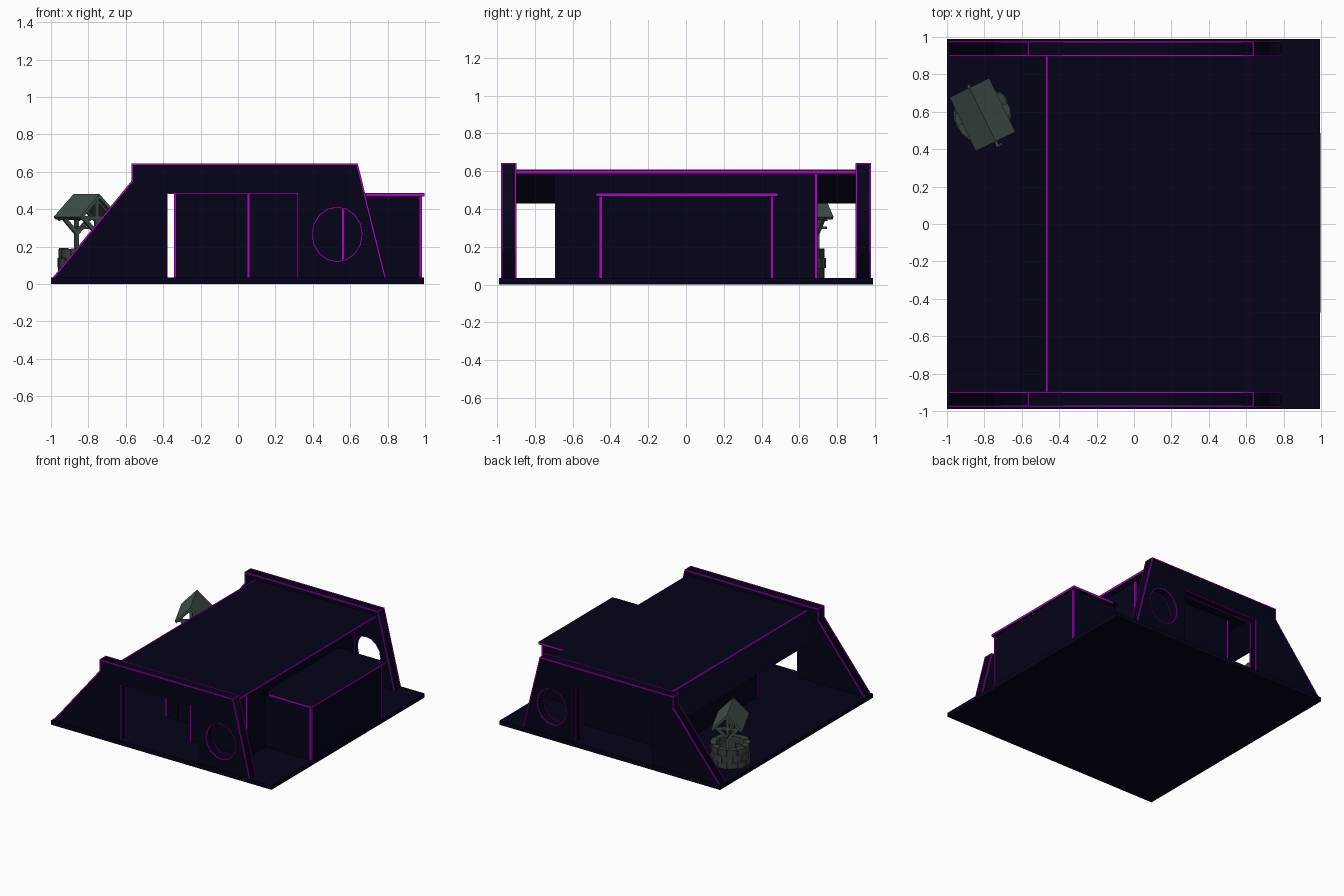
import bpy, bmesh, math, random
from mathutils import Vector, Matrix

if "Cube" in bpy.data.objects:
    bpy.data.objects.remove(bpy.data.objects["Cube"])

random.seed(4)

def mat(name, c):
    m = bpy.data.materials.new(name)
    m.diffuse_color = (*c, 1)
    m.use_nodes = True
    m.node_tree.nodes["Principled BSDF"].inputs["Base Color"].default_value = m.diffuse_color
    return m

NAVY = mat("dark navy panel", (0.0010, 0.0011, 0.0088))
PURPLE = mat("purple trim", (0.45, 0.0, 0.56))
BLACK = mat("black seam", (0.0004, 0.0004, 0.001))
STONE = mat("grey green stone", (0.040, 0.056, 0.047))
WOOD = mat("grey green wood", (0.055, 0.082, 0.071))

def finish(name, bm, m):
    bmesh.ops.recalc_face_normals(bm, faces=bm.faces)
    me = bpy.data.meshes.new(name)
    bm.to_mesh(me)
    bm.free()
    me.materials.append(m)
    ob = bpy.data.objects.new(name, me)
    bpy.context.collection.objects.link(ob)
    return ob

def box(name, m, x0, x1, y0, y1, z0, z1):
    bm = bmesh.new()
    M = Matrix.Translation(((x0 + x1) / 2, (y0 + y1) / 2, (z0 + z1) / 2)) @ Matrix.Diagonal((x1 - x0, y1 - y0, z1 - z0, 1))
    bmesh.ops.create_cube(bm, size=1, matrix=M)
    return finish(name, bm, m)

def add_bar(bm, p, q, w):
    # square bar between two points
    p, q = Vector(p), Vector(q)
    d = q - p
    M = Matrix.Translation((p + q) / 2) @ d.to_track_quat('Z', 'Y').to_matrix().to_4x4() @ Matrix.Diagonal((w, w, d.length + w * 0.8, 1))
    bmesh.ops.create_cube(bm, size=1, matrix=M)

def bars(name, m, segs, w):
    bm = bmesh.new()
    for p, q in segs:
        add_bar(bm, p, q, w)
    return finish(name, bm, m)

def prism(name, m, pts, y0, y1):
    # xz outline extruded along y
    bm = bmesh.new()
    f = bm.faces.new([bm.verts.new((x, y0, z)) for x, z in pts])
    r = bmesh.ops.extrude_face_region(bm, geom=[f])
    bmesh.ops.translate(bm, vec=(0, y1 - y0, 0), verts=[v for v in r["geom"] if isinstance(v, bmesh.types.BMVert)])
    return finish(name, bm, m)

# base slab
box("base", NAVY, -1, 0.995, -0.988, 0.988, 0, 0.035)

# side walls with doorway notch and round window
OUT = [(-0.985, 0.035), (-0.565, 0.55), (-0.565, 0.64), (0.637, 0.64), (0.787, 0.035),
       (0.32, 0.035), (0.32, 0.485), (-0.38, 0.485), (-0.38, 0.035)]
HOLE = [(0.53 + 0.133 * math.cos(math.tau * i / 16), 0.265 + 0.145 * math.sin(math.tau * i / 16)) for i in range(16)]

def wall(name, yc):
    cu = bpy.data.curves.new(name + "_outline", 'CURVE')
    cu.dimensions = '2D'
    cu.fill_mode = 'BOTH'
    cu.extrude = 0.039
    for pts in (OUT, HOLE):
        s = cu.splines.new('POLY')
        s.points.add(len(pts) - 1)
        for pt, (x, z) in zip(s.points, pts):
            pt.co = (x, z, 0, 1)
        s.use_cyclic_u = True
    tmp = bpy.data.objects.new(name + "_curve", cu)
    bpy.context.collection.objects.link(tmp)
    dg = bpy.context.evaluated_depsgraph_get()
    me = bpy.data.meshes.new_from_object(tmp.evaluated_get(dg))
    bpy.data.objects.remove(tmp)
    me.transform(Matrix.Translation((0, yc, 0)) @ Matrix.Rotation(math.pi / 2, 4, 'X'))
    me.materials.clear()
    me.materials.append(NAVY)
    ob = bpy.data.objects.new(name, me)
    bpy.context.collection.objects.link(ob)
    # purple strips on the outer edges, the round window and the doorway reveal
    main, ring, reveal = [], [], []
    for s in (-1, 1):
        y = yc + s * 0.037
        for (a, b), (c, d) in zip(OUT[:4], OUT[1:5]):
            main.append(((a, y, b), (c, y, d)))
        for i in range(16):
            (a, b), (c, d) = HOLE[i], HOLE[(i + 1) % 16]
            ring.append(((a, y, b), (c, y, d)))
        for (a, b), (c, d) in zip(OUT[5:8], OUT[6:9]):
            reveal.append(((a, yc + s * 0.032, b), (c, yc + s * 0.032, d)))
    for x, z in OUT[2:4]:
        main.append(((x, yc - 0.037, z), (x, yc + 0.037, z)))
    bars(name + "_edge_trim", PURPLE, main, 0.008)
    bars(name + "_window_trim", PURPLE, ring, 0.006)
    bars(name + "_doorway_trim", PURPLE, reveal, 0.008)

wall("front_wall", -0.937)
wall("back_wall", 0.937)

# main roof, sloped visor and their trim
box("main_roof", NAVY, -0.47, 0.615, -0.9, 0.9, 0.585, 0.606)
prism("sloped_visor", NAVY, [(-0.465, 0.605), (-0.605, 0.435), (-0.59, 0.43), (-0.445, 0.597)], -0.9, 0.9)
bars("roof_left_trim", PURPLE, [((-0.468, -0.895, 0.604), (-0.468, 0.895, 0.604))], 0.010)
box("roof_right_trim", PURPLE, 0.605, 0.618, -0.9, 0.9, 0.587, 0.6045)

# room with a recessed front left corner
box("room_back", NAVY, -0.34, 0.57, -0.45, 0.69, 0.035, 0.585)
box("room_front", NAVY, 0.05, 0.57, -0.69, -0.45, 0.035, 0.585)
bars("room_corner_trim", PURPLE, [((x, y, 0.04), (x, y, 0.58)) for x, y in
     ((-0.337, -0.447), (0.055, -0.687), (0.563, -0.687), (0.567, 0.69), (-0.337, 0.687))], 0.013)
# recessed door with dark seams
box("room_door", NAVY, -0.23, -0.02, -0.454, -0.45, 0.035, 0.46)
bars("room_door_seam", BLACK, [((-0.23, -0.453, 0.04), (-0.23, -0.453, 0.46)), ((-0.02, -0.453, 0.04), (-0.02, -0.453, 0.46)),
     ((-0.23, -0.453, 0.46), (-0.02, -0.453, 0.46))], 0.006)

# annex with flat roof
box("annex", NAVY, 0.57, 0.98, -0.457, 0.46, 0.035, 0.467)
box("annex_roof", NAVY, 0.57, 0.996, -0.474, 0.486, 0.467, 0.4855)
bars("annex_corner_trim", PURPLE, [((0.977, y, 0.04), (0.977, y, 0.462)) for y in (-0.453, 0.456)], 0.015)
bars("annex_roof_trim", PURPLE, [((0.989, -0.467, 0.4765), (0.989, 0.479, 0.4765)),
     ((0.62, -0.467, 0.4765), (0.989, -0.467, 0.4765)), ((0.62, 0.479, 0.4765), (0.989, 0.479, 0.4765))], 0.0165)

# well, built around its own centre with the ridge along local x
PLACE = Matrix.Translation((-0.81, 0.585, 0)) @ Matrix.Rotation(math.radians(-64), 4, 'Z')
well = []

# stone ring: courses of separate blocks around a thin core
bm = bmesh.new()
N = 12
for row in range(3):
    for k in range(N):
        a0 = math.tau * (k + 0.5 * (row % 2)) / N + 0.02
        a1 = a0 + math.tau / N - 0.04
        z0 = 0.035 + row * 0.052
        z1 = z0 + 0.050 + random.uniform(-0.003, 0.003)
        ro = 0.150 + random.uniform(-0.005, 0.005)
        am = (a0 + a1) / 2
        loop = ((0.105, a0), (ro, a0), (ro + 0.003, am), (ro, a1), (0.105, a1), (0.103, am))
        lo, hi = [[bm.verts.new((r * math.cos(a), r * math.sin(a), z)) for r, a in loop] for z in (z0, z1)]
        bm.faces.new(lo)
        bm.faces.new(hi)
        for i in range(6):
            j = (i + 1) % 6
            bm.faces.new((lo[i], lo[j], hi[j], hi[i]))
well.append(finish("well_stones", bm, STONE))
bm = bmesh.new()
rings = [[bm.verts.new((r * math.cos(math.tau * i / 24), r * math.sin(math.tau * i / 24), z)) for i in range(24)]
         for r, z in ((0.143, 0.035), (0.143, 0.18), (0.108, 0.18), (0.108, 0.035))]
for j in range(4):
    A, B = rings[j], rings[(j + 1) % 4]
    for i in range(24):
        bm.faces.new((A[i], A[(i + 1) % 24], B[(i + 1) % 24], B[i]))
well.append(finish("well_core", bm, STONE))

# posts, braces, gable beams and winding axle
frame = []
for s in (-1, 1):
    x = s * 0.12
    frame += [((x, 0, 0.16), (x, 0, 0.45)), ((x, -0.10, 0.352), (x, 0.10, 0.352)),
              ((x, 0, 0.27), (x, 0.075, 0.35)), ((x, 0, 0.27), (x, -0.075, 0.35)),
              ((x, 0, 0.455), (x, 0.105, 0.35)), ((x, 0, 0.455), (x, -0.105, 0.35))]
well.append(bars("well_frame", WOOD, frame, 0.02))
well.append(bars("well_axle", WOOD, [((-0.17, 0, 0.30), (0.185, 0, 0.30)), ((0.185, 0, 0.30), (0.185, 0.02, 0.27))], 0.014))

# pitched roof panels
for s, nm in ((-1, "near"), (1, "far")):
    ob = prism("well_roof_" + nm, WOOD, [(0, 0.48), (s * 0.118, 0.358), (s * 0.106, 0.345), (0, 0.458)], -0.16, 0.16)
    ob.data.transform(Matrix.Rotation(math.pi / 2, 4, 'Z'))
    well.append(ob)
for ob in well:
    ob.data.transform(PLACE)
